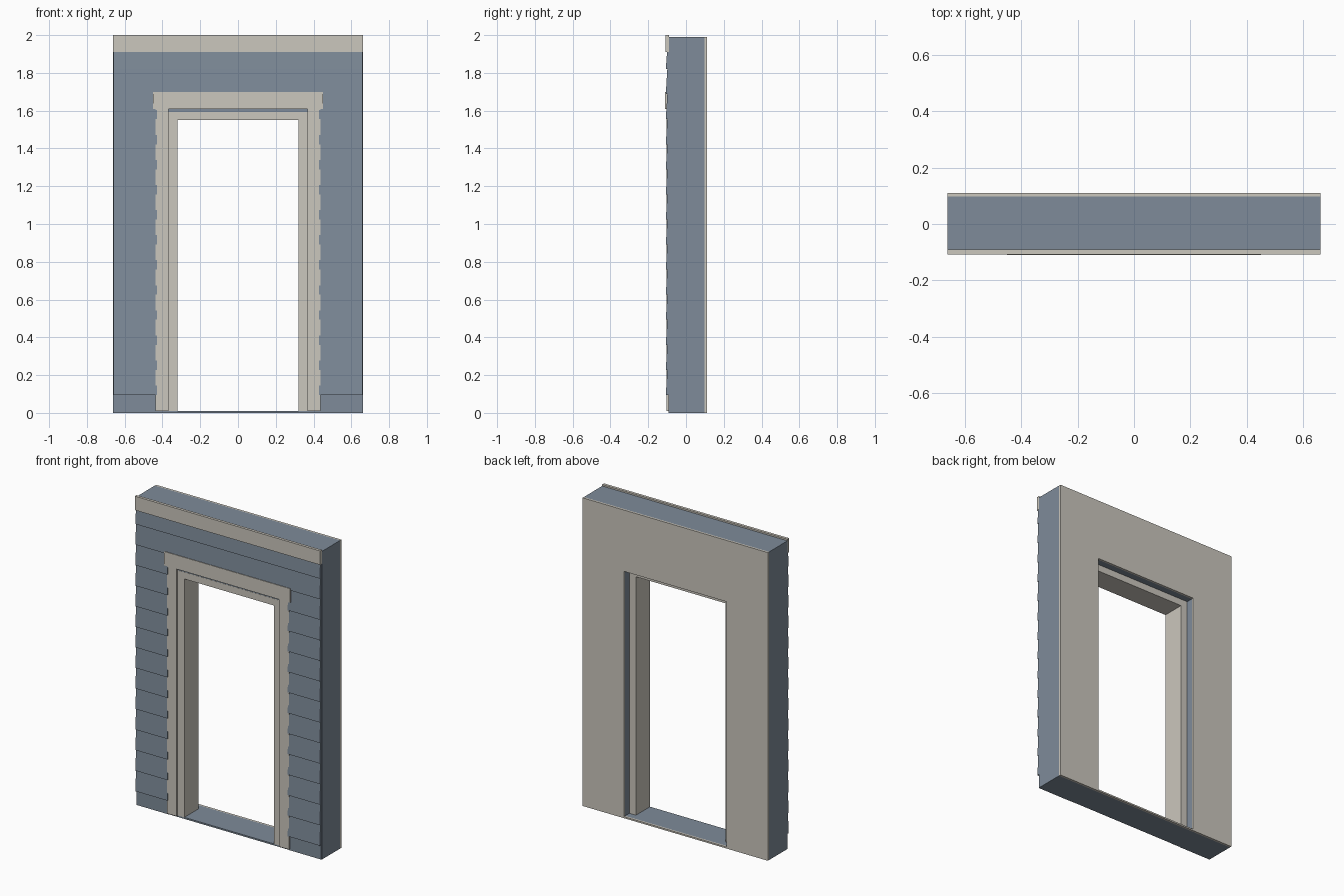
import bpy, bmesh

cube = bpy.data.objects.get("Cube")
if cube:
    bpy.data.objects.remove(cube, do_unlink=True)


def material(name, rgb):
    mat = bpy.data.materials.new(name)
    mat.use_nodes = True
    mat.diffuse_color = (*rgb, 1)
    mat.node_tree.nodes["Principled BSDF"].inputs["Base Color"].default_value = (*rgb, 1)
    return mat


BLUE = material("slate blue", (0.21, 0.26, 0.32))
BEIGE = material("warm beige", (0.60, 0.57, 0.51))


def finish(bm, name, mat):
    bmesh.ops.recalc_face_normals(bm, faces=bm.faces)
    mesh = bpy.data.meshes.new(name)
    bm.to_mesh(mesh)
    bm.free()
    mesh.materials.append(mat)
    obj = bpy.data.objects.new(name, mesh)
    bpy.context.collection.objects.link(obj)
    return obj


def extrude(bm, faces, vec):
    """Turn flat faces into a solid."""
    res = bmesh.ops.extrude_face_region(bm, geom=faces, use_keep_orig=True)
    verts = [g for g in res["geom"] if isinstance(g, bmesh.types.BMVert)]
    bmesh.ops.translate(bm, verts=verts, vec=vec)


def prism(name, mat, outline, vec):
    bm = bmesh.new()
    face = bm.faces.new([bm.verts.new(p) for p in outline])
    extrude(bm, [face], vec)
    return finish(bm, name, mat)


def slab(name, mat, x0, x1, y0, y1, z0, z1):
    return prism(name, mat, [(x0, y0, z0), (x1, y0, z0), (x1, y0, z1), (x0, y0, z1)],
                 (0, y1 - y0, 0))


def holed_panel(name, mat, y0, y1):
    """Full wall panel with the doorway left open above a thin sill."""
    bm = bmesh.new()

    def ring(half, z0, z1):
        return [bm.verts.new((x, y0, z)) for x, z in
                ((-half, z0), (half, z0), (half, z1), (-half, z1))]
    a, b = ring(HALF, 0, WALL_TOP), ring(OPEN, SILL, OPEN_TOP)
    faces = [bm.faces.new((a[i], a[(i + 1) % 4], b[(i + 1) % 4], b[i])) for i in range(4)]
    extrude(bm, faces, (0, y1 - y0, 0))
    return finish(bm, name, mat)


HALF, WALL_TOP = 0.662, 1.99
OPEN, OPEN_TOP, SILL = 0.367, 1.594, 0.01
FRONT, BACK = -0.09, 0.097

# Wall core and inside wall sheet
holed_panel("wall_core", BLUE, FRONT, BACK)
holed_panel("inner_wall_sheet", BEIGE, BACK, 0.11)

# Lapped siding boards, split around the door and full width above it
CASING, PITCH, FIRST = 0.432, 0.1327, 0.095


def board(name, x0, x1, z0, z1):
    section = [(FRONT, z0), (-0.107, z0), (-0.099, z1), (FRONT, z1)]
    prism(name, BLUE, [(x0, y, z) for y, z in section], (x1 - x0, 0, 0))


edge = HALF - 0.003
for side, sx in (("left", 1), ("right", -1)):
    slab(f"starter_board_{side}", BLUE, sx * CASING, sx * edge, FRONT, -0.092, 0, FIRST)
for row in range(14):
    z0 = FIRST + row * PITCH
    z1 = min(z0 + PITCH, 1.93)
    if row < 12:
        board(f"siding_left_{row}", CASING - 0.003, edge, z0, z1)
        board(f"siding_right_{row}", -edge, -CASING + 0.003, z0, z1)
    else:
        board(f"siding_top_{row}", -edge, edge, z0, z1)

# Top trim band
slab("top_trim", BEIGE, -HALF, HALF, -0.108, FRONT, 1.91, 2.0)

# Door casing
for side, sx in (("left", 1), ("right", -1)):
    slab(f"casing_{side}", BEIGE, sx * OPEN, sx * (CASING + 0.004), -0.104, FRONT, SILL, 1.61)
slab("casing_head", BEIGE, -0.45, 0.45, -0.11, FRONT, 1.61, 1.70)

# Door frame lining the front part of the opening
IN, IN_TOP = 0.32, 1.55
arch = [(-OPEN, SILL), (-IN, SILL), (-IN, IN_TOP), (IN, IN_TOP),
        (IN, SILL), (OPEN, SILL), (OPEN, OPEN_TOP), (-OPEN, OPEN_TOP)]
prism("door_frame", BEIGE, [(x, FRONT - 0.001, z) for x, z in arch], (0, 0.145, 0))
